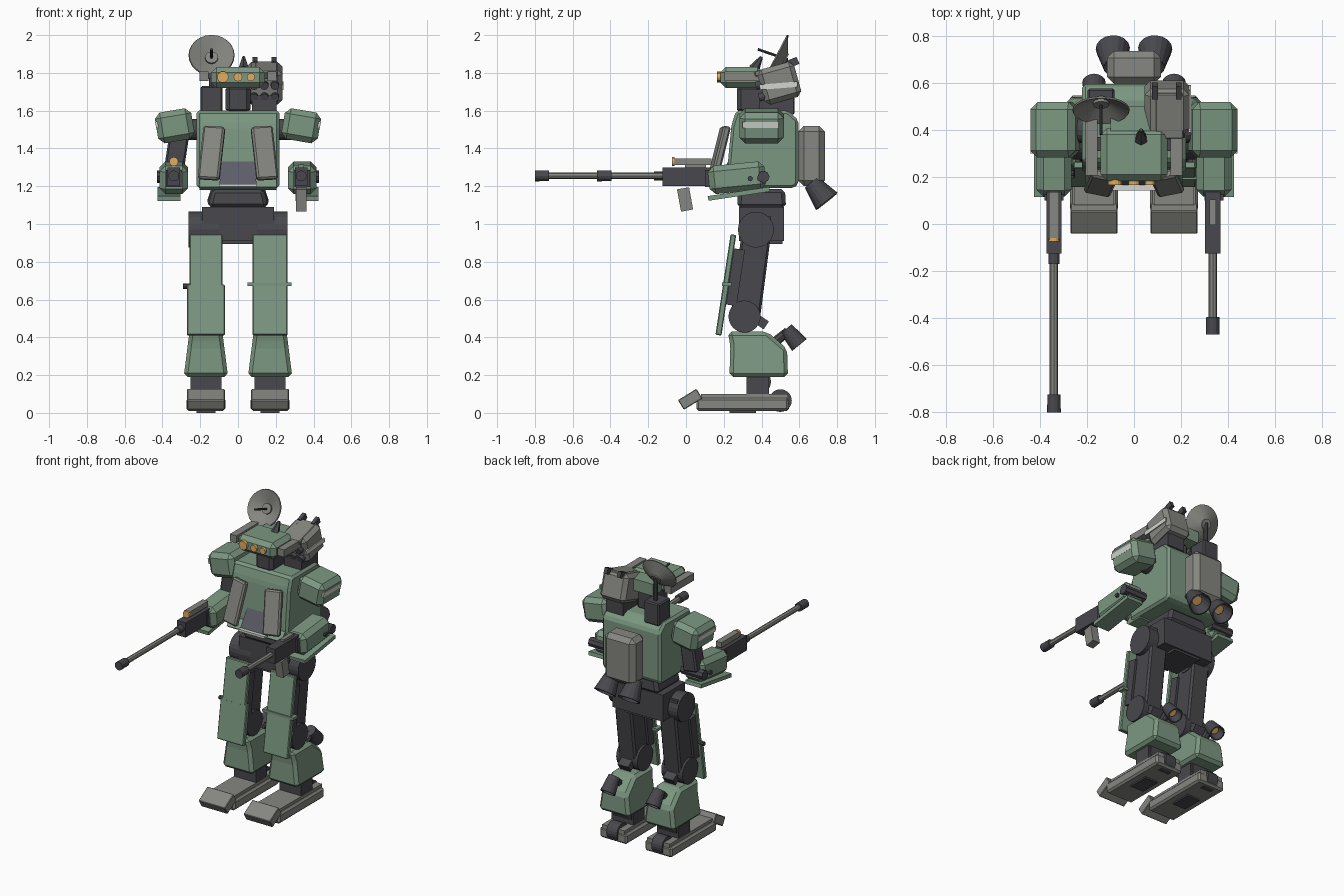
import bpy, bmesh, math
from mathutils import Vector, Euler

if "Cube" in bpy.data.objects:
    bpy.data.objects.remove(bpy.data.objects["Cube"])


def mat(name, r, g, b):
    m = bpy.data.materials.new(name)
    m.diffuse_color = (r, g, b, 1)
    m.use_nodes = True
    m.node_tree.nodes["Principled BSDF"].inputs["Base Color"].default_value = m.diffuse_color
    return m


GREEN = mat("green", .20, .31, .22)
GREY = mat("grey", .24, .24, .22)
DARK = mat("dark", .065, .065, .075)
SLATE = mat("slate", .11, .11, .14)
PALE = mat("pale", .65, .68, .62)
ORANGE = mat("orange", .75, .42, .12)


def finish(bm, name, m, loc=(0, 0, 0), rot=(0, 0, 0), bevel=0.0):
    bmesh.ops.recalc_face_normals(bm, faces=bm.faces)
    if bevel:
        bmesh.ops.bevel(bm, geom=list(bm.edges), offset=bevel, segments=1,
                        affect='EDGES', clamp_overlap=True)
    me = bpy.data.meshes.new(name)
    bm.to_mesh(me)
    bm.free()
    me.materials.append(m)
    ob = bpy.data.objects.new(name, me)
    ob.location, ob.rotation_euler = loc, rot
    bpy.context.collection.objects.link(ob)
    return ob


def box(name, c, size, m, rot=(0, 0, 0), bevel=0.0, top=(1, 1)):
    """Box about its centre; top scales the upper face."""
    bm = bmesh.new()
    bmesh.ops.create_cube(bm, size=1)
    for v in bm.verts:
        k = top if v.co.z > 0 else (1, 1)
        v.co = Vector((v.co.x * size[0] * k[0], v.co.y * size[1] * k[1], v.co.z * size[2]))
    return finish(bm, name, m, c, rot, bevel)


def prism(name, profile, cx, width, m, bevel=0.0, taper=1.0):
    """(y, z) profile extruded along x; taper narrows it towards the top."""
    bm = bmesh.new()
    zs = [p[1] for p in profile]
    lo, hi = min(zs), max(zs)
    rows = []
    for s in (-.5, .5):
        rows.append([bm.verts.new((s * width * (1 + (taper - 1) * (z - lo) / (hi - lo)), y, z))
                     for y, z in profile])
    bm.faces.new(rows[0])
    bm.faces.new(rows[1][::-1])
    n = len(profile)
    for i in range(n):
        j = (i + 1) % n
        bm.faces.new((rows[0][i], rows[0][j], rows[1][j], rows[1][i]))
    return finish(bm, name, m, (cx, 0, 0), (0, 0, 0), bevel)


def rod(name, a, b, r1, r2, m, sides=16, hollow=False):
    """Cylinder or cone from a to b; hollow leaves an open thin shell."""
    a, b = Vector(a), Vector(b)
    bm = bmesh.new()
    bmesh.ops.create_cone(bm, cap_ends=not hollow, segments=sides, radius1=r1, radius2=r2,
                          depth=(b - a).length)
    ob = finish(bm, name, m, (a + b) / 2, (b - a).to_track_quat('Z', 'Y').to_euler())
    if hollow:
        ob.modifiers.new("shell", 'SOLIDIFY').thickness = .008
    return ob


def thruster(name, a, b, r1, r2):
    a, b = Vector(a), Vector(b)
    rod(name, a, b, r1, r2, DARK, 16, True)
    rod(name + "_plug", a, a.lerp(b, .15), r1 * .95, r1 * .95, DARK)
    rod(name + "_glow", a.lerp(b, .15), a.lerp(b, .6), r1 * .7, r1 * .7, ORANGE)


# torso, chest and backpack
prism("torso", [(.265, 1.6), (.54, 1.6), (.595, 1.55), (.595, 1.21), (.57, 1.19),
                (.22, 1.19), (.215, 1.25), (.24, 1.52)], 0, .44, GREEN, .015)
prism("chest_wedge", [(.26, 1.41), (.165, 1.21), (.165, 1.19), (.3, 1.19)], 0, .2, SLATE, 0, .8)
box("chest_strip", (0, .155, 1.205), (.2, .025, .015), PALE)
prism("chest_base", [(.17, 1.195), (.23, 1.26), (.3, 1.26), (.3, 1.18), (.19, 1.18)], 0, .41, GREEN)
box("backpack", (0, .665, 1.36), (.23, .14, .32), GREY, bevel=.03)
for s in (1, -1):
    box("chest_panel", (s * .14, .175, 1.375), (.115, .04, .29), GREY,
        (-.26, -s * .06, s * .2), .01)
    thruster("back_thruster", (s * .085, .665, 1.22), (s * .09, .745, 1.12), .045, .073)
    rod("shoulder_joint", (s * .2, .4, 1.5), (s * .3, .4, 1.5), .055, .055, DARK)

# waist and pelvis
box("waist", (0, .4, 1.135), (.32, .26, .1), DARK, bevel=.02, top=(.85, .95))
box("pelvis", (0, .4, 1.0), (.38, .24, .18), DARK)
box("hip_block", (0, .38, .98), (.5, .14, .12), DARK)
box("crotch", (0, .4, .94), (.2, .22, .09), DARK)

# legs
for s in (1, -1):
    x = s * .17
    rod("hip_disc", (s * .1, .37, .97), (s * .262, .37, .97), .095, .095, DARK, 24)
    box("thigh", (x, .345, .74), (.13, .155, .48), DARK, (-.13, 0, 0), .012)
    rod("knee_disc", (s * .09, .31, .51), (s * .25, .31, .51), .085, .085, DARK, 24)
    box("knee_stub", (x, .4, .48), (.08, .06, .05), DARK, (-.6, 0, 0))
    wide = (.185, .185) if s > 0 else (.175, .2)
    box("thigh_plate_upper", (x, .23, .805), (wide[0], .03, .28), GREEN, (-.15, 0, 0), .005)
    box("thigh_plate_lower", (x, .192, .545), (wide[1], .032, .27), GREEN, (-.15, 0, 0), .005)
    for dx in (-.07, .07):
        box("plate_bracket", (x + dx, .25, .72), (.02, .08, .3), DARK, (-.15, 0, 0))
    prism("shin", [(.23, .19), (.54, .19), (.535, .34), (.43, .43), (.22, .43), (.235, .36)],
          x, .235, GREEN, .02, .74)
    thruster("calf_thruster", (x, .53, .445), (x, .6, .36), .038, .05)
    rod("calf_mount", (x, .45, .36), (x, .54, .43), .025, .025, DARK, 8)
    rod("ankle_disc", (s * .1, .385, .165), (s * .24, .385, .165), .065, .065, DARK, 24)
    box("ankle_block", (x, .38, .15), (.165, .12, .1), DARK)
    box("foot_sole", (x, .3, .045), (.205, .49, .07), GREY, bevel=.012)
    box("foot_top", (x, .31, .085), (.17, .46, .03), GREY)
    box("toe", (x, .022, .072), (.2, .115, .06), GREY, (.55, 0, 0), .004)
    rod("heel_wheel", (x - .04, .5, .065), (x + .04, .5, .065), .06, .06, DARK, 20)
    box("sole_pad", (x, .3, .012), (.1, .14, .024), DARK)
box("leg_strap", (.167, .215, .68), (.235, .05, .018), GREEN)
rod("leg_hook", (-.29, .215, .67), (-.25, .215, .67), .014, .014, DARK, 8)

# arms
for s in (1, -1):
    x = s * .34
    box("shoulder_pad", (s * .335, .4, 1.52), (.195, .235, .165), GREEN, (0, s * .17, 0), .03)
    box("shoulder_stripe", (s * .43, .395, 1.525), (.012, .19, .034), PALE, (0, s * .17, 0))
    box("forearm", (x, .27, 1.245), (.15, .3, .15), GREEN, (.1, 0, 0), .03)
    box("forearm_guard", (s * .365, .28, 1.16), (.12, .33, .025), GREEN, (.15, 0, 0))
    rod("elbow_pin", (s * .265, .41, 1.25), (s * .43, .41, 1.25), .032, .032, DARK, 8)
    box("hand", (x, .13, 1.24), (.08, .06, .09), DARK)
    for y in (.34, .39):
        rod("arm_bolt", (s * .4, y, 1.24), (s * .43, y, 1.24), .014, .014, DARK, 8)
box("upper_arm", (-.325, .4, 1.38), (.105, .1, .24), DARK, (0, .15, 0), .01)


# guns
def gun(x, tip, collar):
    box("gun_body", (x, .01, 1.25), (.065, .27, .1), DARK)
    rod("gun_barrel", (x, -.12, 1.255), (x, tip + .05, 1.255), .018, .018, GREY, 8)
    rod("muzzle", (x, tip + .075, 1.255), (x, tip, 1.255), .028, .029, DARK, 12)
    if collar:
        rod("barrel_collar", (x, collar + .06, 1.255), (x, collar, 1.255), .028, .028, DARK, 12)


gun(-.34, -.8, 0)
gun(.335, -.47, 0)
box("scope", (-.34, .035, 1.33), (.042, .2, .035), GREY)
rod("scope_lens", (-.34, -.075, 1.33), (-.34, -.06, 1.33), .024, .024, ORANGE)
box("gun_top_rail", (.335, .05, 1.305), (.028, .11, .02), GREY)
box("magazine", (.335, -.005, 1.13), (.055, .065, .12), GREY, (.18, 0, 0))

# head
box("head", (0, .295, 1.775), (.285, .225, .11), GREEN, bevel=.028)
box("head_rear", (0, .44, 1.775), (.2, .12, .08), GREEN)
box("neck", (0, .36, 1.66), (.13, .18, .15), DARK, bevel=.02)
for x, r in ((-.08, .03), (0, .023), (.068, .021)):
    rod("eye", (x, .21, 1.778), (x, .165, 1.778), r, r, ORANGE)
for s in (1, -1):
    box("head_side_unit", (s * .18, .33, 1.783), (.05, .25, .05), GREY)
    box("side_unit_link", (s * .15, .34, 1.783), (.06, .06, .03), DARK)
rod("crest", (.03, .36, 1.82), (.03, .4, 1.885), .03, .008, DARK, 6)

# launcher pod
centre, tilt = Vector((.14, .495, 1.745)), Euler((.27, 0, 0))
box("launcher_pod", centre, (.19, .2, .19), GREY, tilt, .025)
for dx in (-.055, 0, .055):
    for dz in (-.045, .02):
        p = [centre + (Vector((dx, y, dz)).copy()) for y in (-.09, -.125)]
        p = [centre + (tilt.to_matrix() @ (q - centre)) for q in p]
        rod("launcher_tube", p[0], p[1], .022, .022, DARK, 12)
box("pod_stripe", (.237, .49, 1.732), (.01, .2, .028), PALE, (.08, 0, 0))
box("pod_mount", (.14, .48, 1.63), (.13, .18, .1), DARK)
for dx in (.09, .19):
    box("pod_clip", (dx, .565, 1.855), (.025, .06, .04), DARK, (.4, 0, 0))
box("pod_cover", (.15, .46, 1.82), (.12, .2, .03), GREY, tilt, .005)

# dish antenna
box("antenna_base", (-.14, .51, 1.655), (.115, .13, .15), DARK, bevel=.008)
rod("antenna_mast", (-.14, .525, 1.7), (-.14, .525, 1.88), .014, .014, DARK, 8)
rod("dish", (-.14, .525, 1.872), (-.14, .485, 1.893), .03, .122, GREY, 24, True)
rod("dish_hub", (-.14, .53, 1.87), (-.14, .505, 1.883), .034, .034, GREY, 16)
rod("dish_feed", (-.14, .51, 1.88), (-.14, .38, 1.925), .007, .007, DARK, 8)

# small tank on the left of the long gun barrel
rod("barrel_clamp", (-.34, -.17, 1.255), (-.34, -.12, 1.255), .024, .024, DARK, 12)
